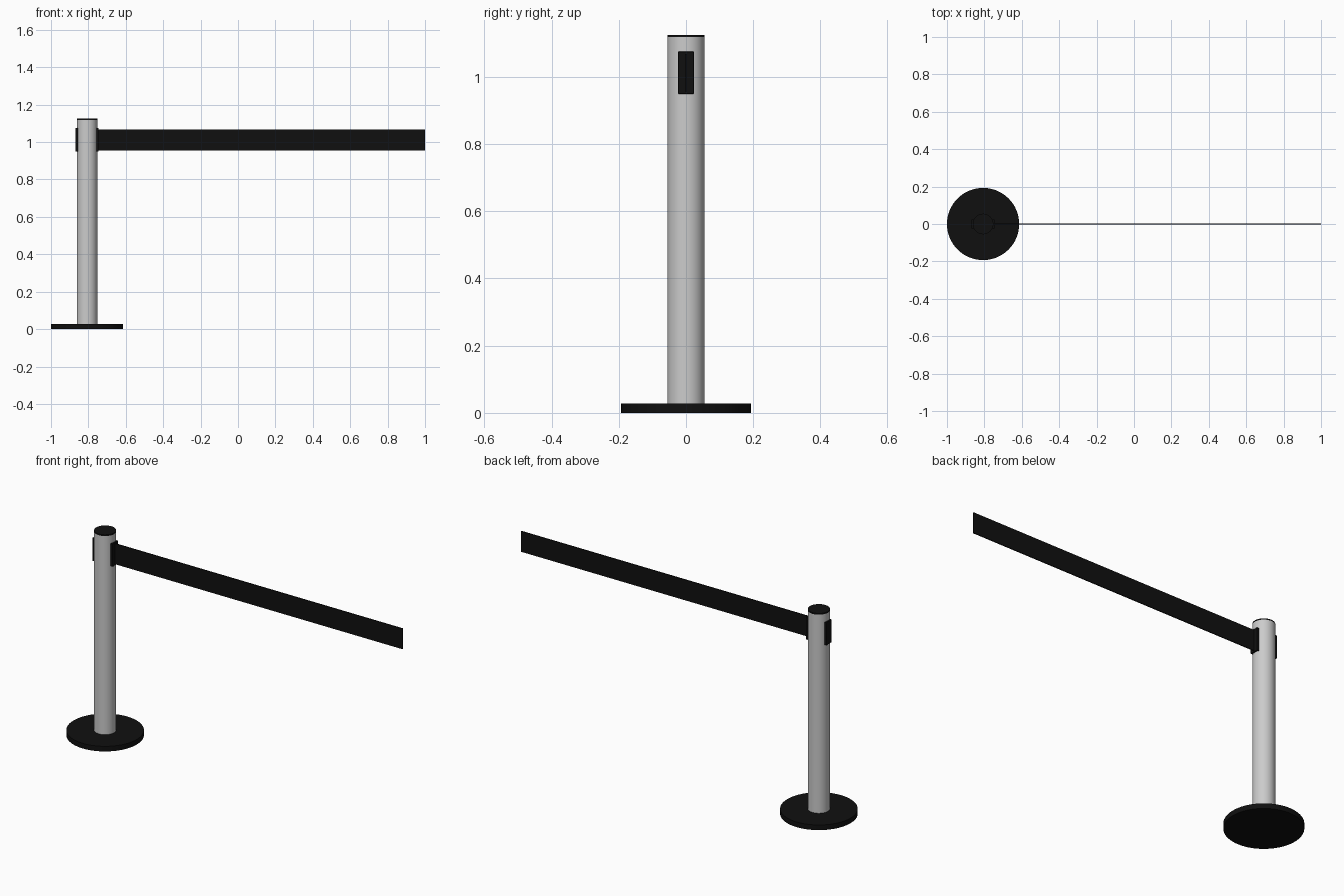
import bpy

if "Cube" in bpy.data.objects:
    bpy.data.objects.remove(bpy.data.objects["Cube"])

CX = -0.807          # post axis
POST_R = 0.055
CLIP_Z = 1.012       # centre height of clips and belt

black = bpy.data.materials.new("black")
black.diffuse_color = (0.005, 0.005, 0.005, 1)
black.use_nodes = True
black.node_tree.nodes["Principled BSDF"].inputs["Base Color"].default_value = black.diffuse_color


def cylinder(name, radius, z0, z1, mat=None, bevel=0.0):
    bpy.ops.mesh.primitive_cylinder_add(vertices=64, radius=radius, depth=z1 - z0,
                                        location=(CX, 0, (z0 + z1) / 2))
    return finish(name, mat, bevel)


def box(name, x0, x1, width, height, mat=None, bevel=0.0):
    bpy.ops.mesh.primitive_cube_add(size=1, location=((x0 + x1) / 2, 0, CLIP_Z))
    bpy.context.object.scale = (x1 - x0, width, height)
    bpy.ops.object.transform_apply(location=False, rotation=False, scale=True)
    return finish(name, mat, bevel)


def finish(name, mat, bevel):
    obj = bpy.context.object
    obj.name = name
    if mat:
        obj.data.materials.append(mat)
    bpy.ops.object.shade_smooth_by_angle()
    if bevel:
        mod = obj.modifiers.new("soft_edge", 'BEVEL')
        mod.width = bevel
        mod.segments = 2
    return obj


# weighted foot, tube and top cap
cylinder("base", 0.193, 0.0, 0.028, black)
cylinder("post", POST_R, 0.028, 1.118)
cylinder("cap", POST_R, 1.118, 1.125, black)

# belt clips on both sides of the post
for name, side in (("belt_outlet", 1), ("belt_receiver", -1)):
    ends = sorted((CX + side * 0.045, CX + side * 0.062))
    box(name, ends[0], ends[1], 0.047, 0.125, black, 0.001)

# stretched belt
box("belt", CX + 0.05, 1.0, 0.005, 0.113, black)
